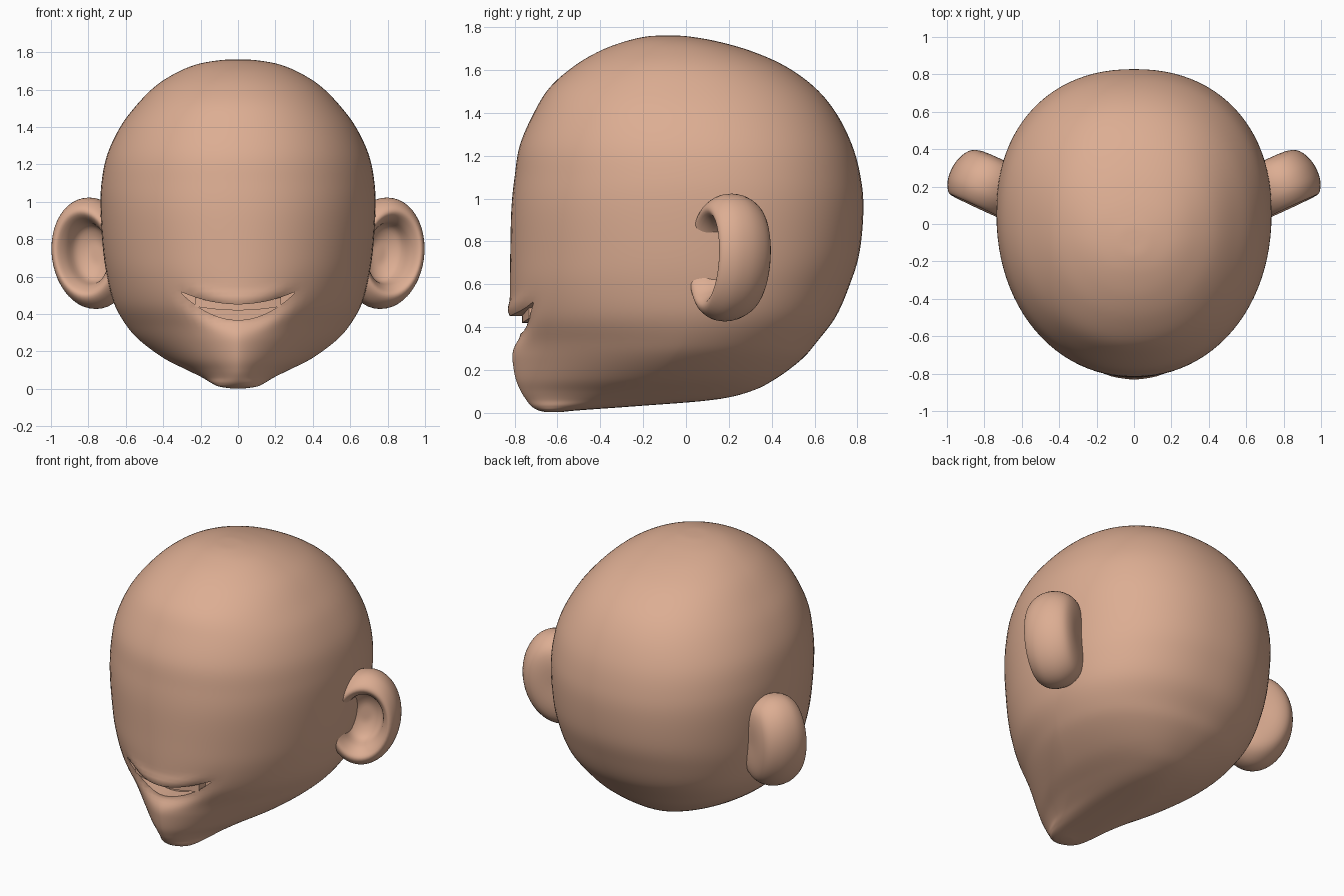
import bpy, bmesh, math
from mathutils import Vector

if "Cube" in bpy.data.objects:
    bpy.data.objects.remove(bpy.data.objects["Cube"])

skin = bpy.data.materials.new("skin")
skin.diffuse_color = (0.72, 0.42, 0.29, 1)
skin.use_nodes = True
skin.node_tree.nodes["Principled BSDF"].inputs["Base Color"].default_value = skin.diffuse_color


def make_object(name, bm):
    bmesh.ops.recalc_face_normals(bm, faces=bm.faces[:])
    me = bpy.data.meshes.new(name)
    bm.to_mesh(me)
    bm.free()
    ob = bpy.data.objects.new(name, me)
    bpy.context.collection.objects.link(ob)
    me.materials.append(skin)
    return ob


def smooth(ob, angle=40):
    bpy.ops.object.select_all(action='DESELECT')
    ob.select_set(True)
    bpy.context.view_layer.objects.active = ob
    bpy.ops.object.shade_smooth_by_angle(angle=math.radians(angle))


def spline(rows, steps):
    """Catmull-Rom interpolation through rows of numbers."""
    out = []
    for i in range(len(rows) - 1):
        a, b, c, d = (rows[max(0, min(len(rows) - 1, i + k))] for k in (-1, 0, 1, 2))
        for s in range(steps):
            t = s / steps
            out.append([0.5 * (2 * q + (r - p) * t + (2 * p - 5 * q + 4 * r - u) * t * t
                               + (3 * q - p - 3 * r + u) * t ** 3)
                        for p, q, r, u in zip(a, b, c, d)])
    return out + [list(rows[-1])]


def loft(rings):
    """Skin closed rings, capping both ends with a fan."""
    bm = bmesh.new()
    vs = [[bm.verts.new(p) for p in ring] for ring in rings]
    n = len(vs[0])
    for a, b in zip(vs, vs[1:]):
        for i in range(n):
            j = (i + 1) % n
            bm.faces.new((a[i], a[j], b[j], b[i]))
    for ring in (vs[0], vs[-1]):
        mid = bm.verts.new(sum((v.co for v in ring), Vector()) / n)
        for i in range(n):
            bm.faces.new((ring[i], ring[(i + 1) % n], mid))
    return bm


# Mouth curves: height of the upper and lower lip line at x
def lip_top(x):
    return 0.45 + 0.065 * (x / 0.3) ** 2


def lip_low(x):
    return 0.37 + 0.14 * (x / 0.3) ** 2


# Head: height, half width, front y, back y, widest y, front roundness
head_rows = [
    (0.003, 0.04, -0.65, -0.59, -0.62, 2.0),
    (0.012, 0.10, -0.69, -0.50, -0.60, 2.0),
    (0.03, 0.14, -0.72, -0.25, -0.52, 1.9),
    (0.06, 0.19, -0.745, 0.12, -0.40, 1.7),
    (0.10, 0.27, -0.77, 0.30, -0.27, 1.6),
    (0.16, 0.39, -0.795, 0.42, -0.15, 1.55),
    (0.25, 0.515, -0.81, 0.54, -0.06, 1.55),
    (0.33, 0.59, -0.81, 0.61, 0.0, 1.65),
    (0.45, 0.66, -0.82, 0.70, 0.04, 1.85),
    (0.60, 0.70, -0.822, 0.765, 0.06, 2.0),
    (0.75, 0.722, -0.82, 0.81, 0.06, 2.05),
    (0.95, 0.735, -0.815, 0.828, 0.06, 2.1),
    (1.10, 0.73, -0.80, 0.815, 0.05, 2.1),
    (1.25, 0.70, -0.775, 0.775, 0.03, 2.1),
    (1.40, 0.63, -0.71, 0.70, 0.0, 2.1),
    (1.52, 0.54, -0.635, 0.60, -0.01, 2.1),
    (1.62, 0.44, -0.52, 0.46, -0.03, 2.05),
    (1.69, 0.33, -0.40, 0.30, -0.05, 2.0),
    (1.735, 0.22, -0.28, 0.14, -0.07, 2.0),
    (1.757, 0.10, -0.18, 0.01, -0.08, 2.0),
    (1.761, 0.02, -0.10, -0.06, -0.08, 2.0),
]
SEG = 96
rings = []
for z, w, yf, yb, yc, n in spline(head_rows, 6):
    ring = []
    for i in range(SEG):
        a = math.tau * i / SEG
        c, s = math.cos(a), math.sin(a)
        e = 2 / (n if s < 0 else 2.2)
        x = w * math.copysign(abs(c) ** e, c)
        y = yc + (yb - yc if s > 0 else yc - yf) * math.copysign(abs(s) ** e, s)
        if s < 0:  # crease under the lower lip line and at the mouth corners
            fade = math.exp(-(x / 0.27) ** 4)
            y += 0.04 * fade * math.exp(-((z - lip_low(x)) / 0.05) ** 2)
            y -= 0.012 * fade * math.exp(-((z - lip_top(x) - 0.03) / 0.03) ** 2)
        ring.append((x, y, z))
    rings.append(ring)
head = make_object("head", loft(rings))


def curved_strip(name, half, low, high, front, back):
    """Solid strip following the mouth, x from -half to half."""
    sections = []
    for i in range(33):
        x = half * (i / 16 - 1)
        sections.append([(x, front(x), low(x)), (x, back(x), low(x)),
                         (x, back(x), high(x)), (x, front(x), high(x))])
    return make_object(name, loft(sections))


# Mouth opening
cutter = curved_strip("mouth_cutter", 0.302, lambda x: lip_low(x) - 0.002,
                      lambda x: lip_top(x) + 0.002,
                      lambda x: -1.0, lambda x: -0.68 + 0.3 * x * x)
cutter.hide_render = True
mod = head.modifiers.new("mouth", 'BOOLEAN')
mod.operation = 'DIFFERENCE'
mod.solver = 'EXACT'
mod.object = cutter
bpy.context.view_layer.objects.active = head
bpy.ops.object.modifier_apply(modifier="mouth")
bpy.data.objects.remove(cutter)
smooth(head)

# Upper teeth strip inside the mouth
teeth = curved_strip("teeth", 0.23, lambda x: 0.42 + 0.4 * x * x,
                     lambda x: lip_top(x) + 0.01,
                     lambda x: -0.765 + 0.6 * x * x, lambda x: -0.67 + 0.6 * x * x)
smooth(teeth)

# Ears: revolved rim-and-bowl profile (radius, depth), facing forward and outward
ear_rows = [(0.03, -0.14), (0.5, -0.14), (0.8, -0.11), (0.97, -0.03), (0.98, 0.06),
            (0.86, 0.125), (0.72, 0.14), (0.58, 0.09), (0.48, 0.01), (0.25, -0.03), (0.03, -0.035)]
for side, label in ((1, "right"), (-1, "left")):
    rings = []
    for r, h in spline(ear_rows, 4):
        ring = []
        for i in range(48):
            a = math.tau * i / 48
            u, v = 0.22 * r * math.cos(a), 0.3 * r * math.sin(a)
            x = 0.77 + 0.91 * u + 0.42 * h + 0.06 * v
            y = 0.215 + 0.42 * u - 0.91 * h + 0.05 * v
            ring.append((side * x, y, 0.725 + v))
        rings.append(ring)
    smooth(make_object(label + "_ear", loft(rings)), 60)
